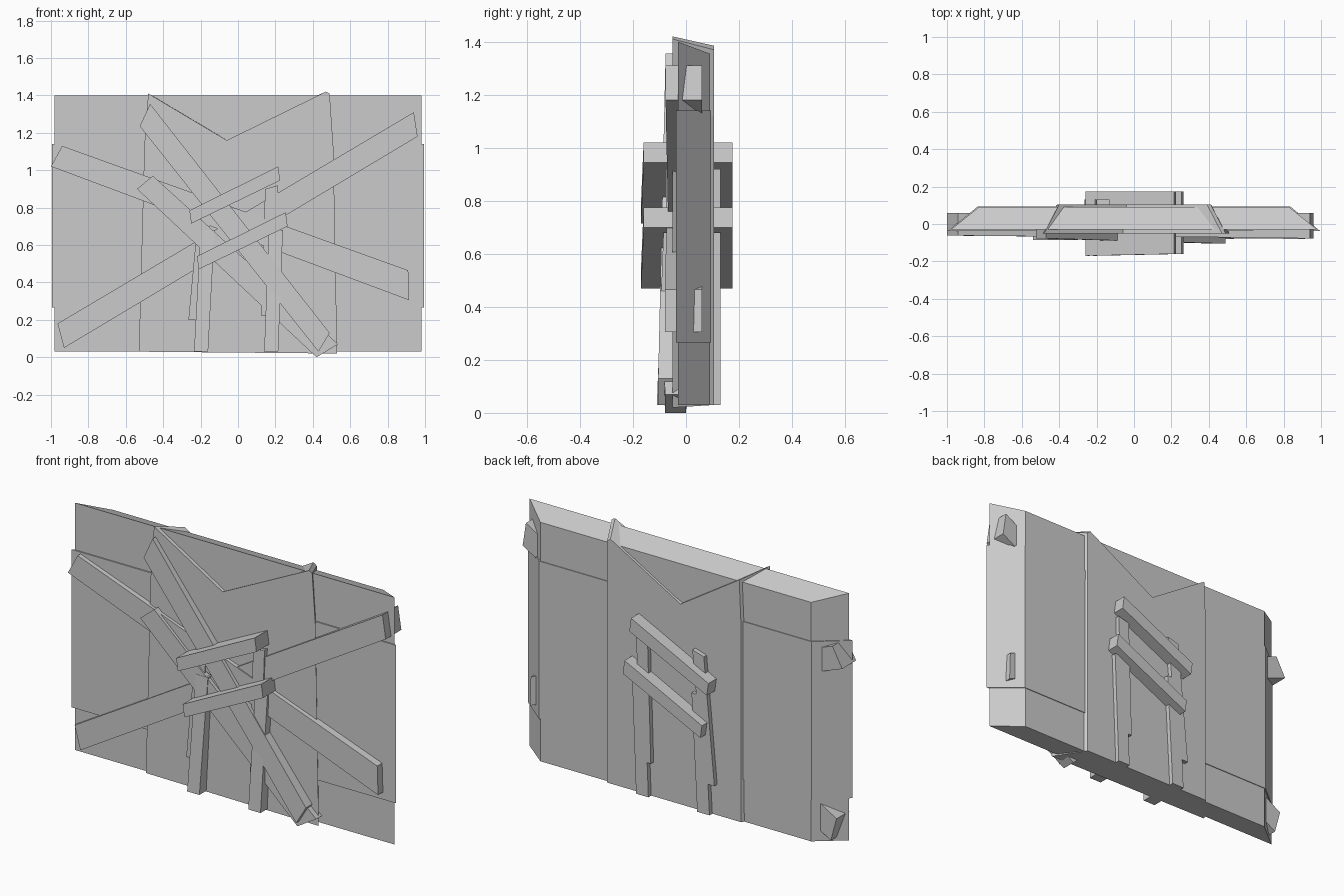
import bpy, bmesh

if "Cube" in bpy.data.objects:
    bpy.data.objects.remove(bpy.data.objects["Cube"])


def prism(name, front, yf, yb, back=None):
    """Solid between a front outline (x, z) and a back outline; yf / yb may vary per corner."""
    back = back or front
    n = len(front)
    yf = yf if isinstance(yf, (list, tuple)) else [yf] * n
    yb = yb if isinstance(yb, (list, tuple)) else [yb] * n
    bm = bmesh.new()
    f = [bm.verts.new((x, y, z)) for (x, z), y in zip(front, yf)]
    b = [bm.verts.new((x, y, z)) for (x, z), y in zip(back, yb)]
    bm.faces.new(f)
    bm.faces.new(b[::-1])
    for i in range(n):
        j = (i + 1) % n
        bm.faces.new((f[i], b[i], b[j], f[j]))
    bmesh.ops.recalc_face_normals(bm, faces=bm.faces)
    me = bpy.data.meshes.new(name)
    bm.to_mesh(me)
    bm.free()
    ob = bpy.data.objects.new(name, me)
    bpy.context.collection.objects.link(ob)
    return ob


def rect(w, z0, z1):
    return [(-w, z0), (w, z0), (w, z1), (-w, z1)]


def plank(name, start, end, y_start, y_end, yb=0.06):
    """Board between two end edges, each given as (upper corner, lower corner)."""
    return prism(name, [start[0], start[1], end[1], end[0]],
                 [y_start, y_start, y_end, y_end], yb)


# Wide wall slab with bevelled sides, and its slightly proud middle band
prism("wall_slab", rect(0.98, 0.03, 1.40), -0.03, 0.09, rect(0.83, 0.03, 1.355))
prism("wall_middle_band", rect(0.995, 0.265, 1.14), -0.037, 0.094,
      rect(0.835, 0.265, 1.14))

# Central panel with a V-shaped split at the top
prism("centre_panel",
      [(-0.53, 0.03), (0.53, 0.02), (0.51, 1.12), (0.49, 1.41), (0.47, 1.42),
       (-0.06, 1.16), (-0.48, 1.41), (-0.50, 1.14)], -0.05, 0.105,
      [(-0.41, 0.03), (0.41, 0.03), (0.41, 1.12), (0.41, 1.37), (0.39, 1.385),
       (-0.04, 1.14), (-0.40, 1.37), (-0.41, 1.14)])

# Crossed boards on the front
plank("long_board_rising", ((-0.965, 0.18), (-0.93, 0.05)),
      ((0.94, 1.31), (0.96, 1.18)), -0.053, -0.077)
plank("long_board_falling", ((-0.94, 1.13), (-1.0, 1.02)),
      ((0.91, 0.465), (0.915, 0.305)), -0.062, -0.08)
plank("steep_board", ((-0.47, 1.355), (-0.525, 1.235)),
      ((0.49, 0.13), (0.43, 0.03)), -0.077, -0.105)
plank("short_board", ((-0.455, 0.97), (-0.54, 0.90)),
      ((0.535, 0.07), (0.42, 0.0)), -0.085, -0.08, [0.06, 0.06, 0.0, 0.0])

# Upright posts that pass through the panel
for side, x0, x1 in (("left", -0.235, -0.20), ("right", 0.14, 0.165)):
    prism(side + "_lower_post",
          [(x0, 0.03), (x0 + 0.075, 0.03), (x1 + 0.075, 0.68), (x1, 0.68)],
          [-0.11, -0.11, -0.085, -0.085], 0.13)
for side, x0, x1, z0 in (("left", -0.265, -0.20, 0.2), ("right", 0.125, 0.145, 0.22)):
    prism(side + "_upper_post",
          [(x0, z0), (x0 + 0.065, z0), (x1 + 0.07, 0.92), (x1, 0.90)],
          -0.075, 0.13)

# Slanted cross bars, sticking out front and back
for name, dx, dz in (("upper_bar", 0, 0), ("lower_bar", 0.04, -0.245)):
    prism(name, [(x + dx, z + dz) for x, z in
                 ((-0.26, 0.785), (-0.25, 0.715), (0.225, 0.945), (0.215, 1.02))],
          [-0.17, -0.17, -0.16, -0.16], 0.175)
